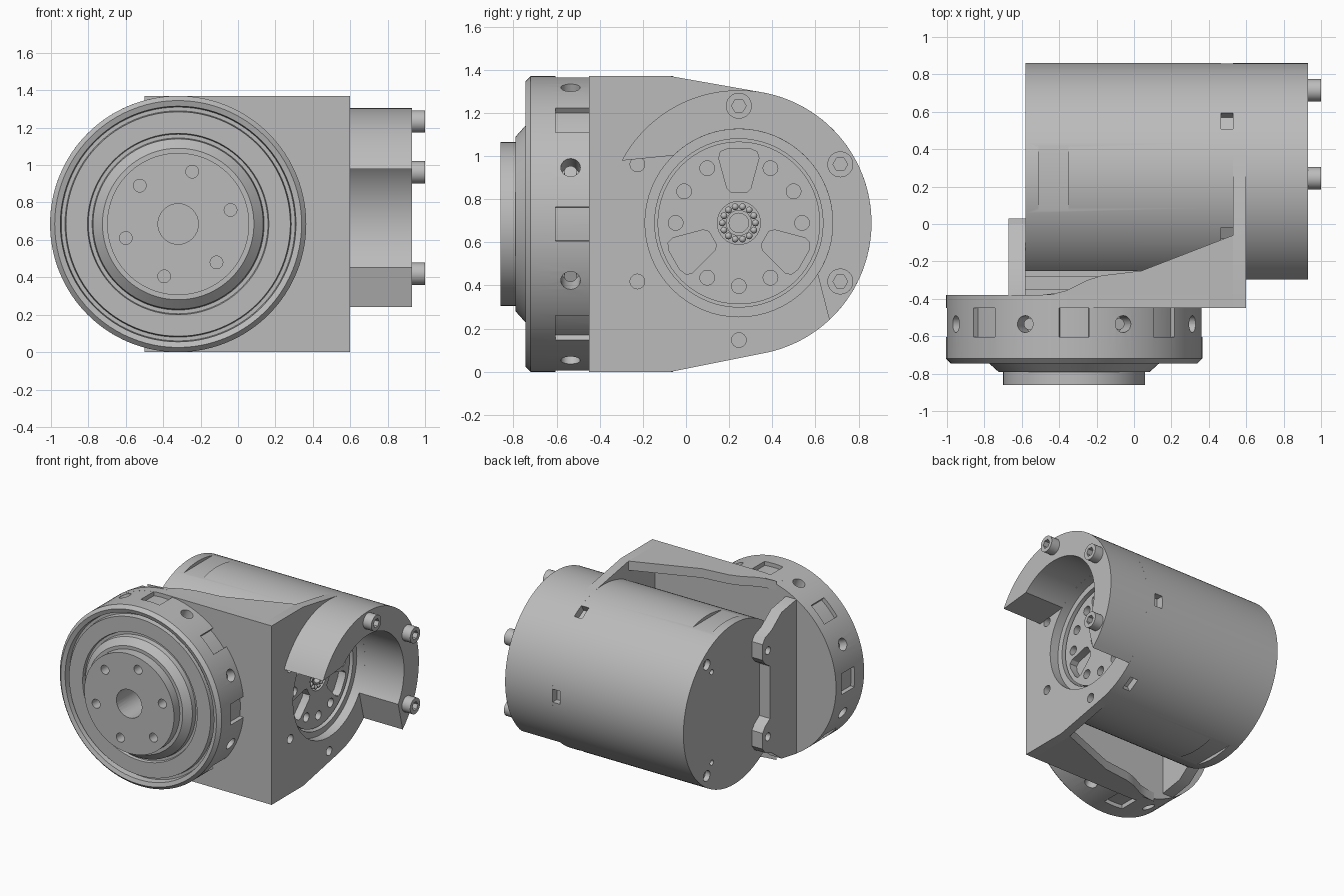
import bpy, bmesh
from math import sin, cos, radians, pi
from mathutils import Matrix, Vector

if "Cube" in bpy.data.objects:
    bpy.data.objects.remove(bpy.data.objects["Cube"])

grey = bpy.data.materials.new("machined grey")
grey.use_nodes = True
grey.diffuse_color = (0.5, 0.5, 0.5, 1)
grey.node_tree.nodes["Principled BSDF"].inputs["Base Color"].default_value = (0.5, 0.5, 0.5, 1)

MY, MZ, MR = 0.245, 0.69, 0.615     # motor axis and radius
DX, DZ, DR = -0.32, 0.685, 0.685    # drum axis and radius


def arc(cx, cy, r, a0, a1, n=32):
    return [(cx + r * cos(radians(a0 + (a1 - a0) * i / n)),
             cy + r * sin(radians(a0 + (a1 - a0) * i / n))) for i in range(n + 1)]


def circle(cx, cy, r, n=24):
    return arc(cx, cy, r, 0, 360, n)[:-1]


def polar(cx, cy, r, a):
    return cx + r * cos(radians(a)), cy + r * sin(radians(a))


def rect(a0, b0, a1, b1):
    return [(a0, b0), (a1, b0), (a1, b1), (a0, b1)]


def add_prism(bm, pts, lo, hi, axis, matrix=None):
    """Extrude a 2D outline along one axis."""
    place = {"x": lambda a, b, c: (c, a, b),
             "y": lambda a, b, c: (a, c, b),
             "z": lambda a, b, c: (a, b, c)}[axis]
    m = matrix or Matrix()
    low = [bm.verts.new(m @ Vector(place(a, b, lo))) for a, b in pts]
    high = [bm.verts.new(m @ Vector(place(a, b, hi))) for a, b in pts]
    bm.faces.new(low)
    bm.faces.new(high)
    for i in range(len(pts)):
        j = (i + 1) % len(pts)
        bm.faces.new((low[i], low[j], high[j], high[i]))


def mesh_object(name, bm):
    bmesh.ops.recalc_face_normals(bm, faces=bm.faces[:])
    me = bpy.data.meshes.new(name)
    bm.to_mesh(me)
    bm.free()
    ob = bpy.data.objects.new(name, me)
    bpy.context.collection.objects.link(ob)
    me.materials.append(grey)
    return ob


def prisms(name, items):
    bm = bmesh.new()
    for item in items:
        add_prism(bm, *item)
    return mesh_object(name, bm)


def finish(ob, cuts=()):
    """Cut the holes, bake the result and shade it."""
    if cuts:
        cutter = prisms("cutter", cuts)
        cutter.hide_render = True
        mod = ob.modifiers.new("holes", "BOOLEAN")
        mod.operation, mod.solver, mod.object = "DIFFERENCE", "EXACT", cutter
        bpy.context.view_layer.update()
        dg = bpy.context.evaluated_depsgraph_get()
        me = bpy.data.meshes.new_from_object(ob.evaluated_get(dg))
        ob.modifiers.clear()
        ob.data = me
        bpy.data.objects.remove(cutter)
    bpy.ops.object.select_all(action="DESELECT")
    ob.select_set(True)
    bpy.context.view_layer.objects.active = ob
    bpy.ops.object.shade_smooth_by_angle(angle=radians(30))
    return ob


# Motor body: cylinder with a flat towards the bracket
body = prisms("motor_body", [(arc(MY, MZ, MR, -143.6, 143.6, 96), -0.58, 0.53, "x")])
cuts = [(circle(MY, MZ, 0.39, 64), 0.44, 0.6, "x")]
for lo, hi in ((1.28, 1.4), (-0.1, 0.10)):          # flat label pockets
    cuts.append((rect(-0.51, 0.07, -0.35, 0.42), lo, hi, "z"))
for a in (60, 120, -60, -120, 0):                   # vent notches at the flange
    turn = Matrix.Translation((0, MY, MZ)) @ Matrix.Rotation(radians(a), 4, "X")
    cuts.append((rect(0.465, -0.055, 0.54, 0.055), -0, 0, "z"))
    cuts[-1] = (rect(0.465, 0.56, 0.54, 0.7), -0.05, 0.05, "z", turn)
for a in (52, -52):                                 # end face screw holes
    cuts.append((circle(*polar(MY, MZ, 0.54, a), 0.04), -0.6, -0.54, "x"))
    cuts.append((circle(*polar(MY, MZ, 0.44, a), 0.02), -0.6, -0.54, "x"))
finish(body, cuts)

# Rail block between motor and bracket
finish(prisms("rail_block", [(rect(-0.28, 0.42, -0.25, 0.95), -0.58, 0.53, "x"),
                             (rect(-0.35, 0.52, -0.28, 0.85), -0.58, 0.53, "x"),
                             (rect(-0.38, 0.46, -0.35, 0.91), -0.58, 0.53, "x")]))

# Rotor with windows, bolt circle and bearing
rotor = prisms("rotor_disc", [(circle(MY, MZ, 0.377, 64), 0.43, 0.51, "x")])
cuts = [(circle(MY, MZ, 0.1, 32), 0.45, 0.6, "x")]
window = [(0.14, 0.035), (0.16, 0.055), (0.3, 0.093), (0.33, 0.085), (0.345, 0.05)]
window += [(r, -w) for r, w in reversed(window)]
for k in range(12):
    a = radians(30 * k)
    if k % 4 == 3:
        pts = [(MY + r * cos(a) - w * sin(a), MZ + r * sin(a) + w * cos(a)) for r, w in window]
        cuts.append((pts, 0.45, 0.6, "x"))
    else:
        cuts.append((circle(*polar(MY, MZ, 0.293, 30 * k), 0.034), 0.45, 0.6, "x"))
finish(rotor, cuts)
bm = bmesh.new()
for k in range(14):
    y, z = polar(MY, MZ, 0.077, k * 360 / 14)
    bmesh.ops.create_icosphere(bm, subdivisions=2, radius=0.016,
                               matrix=Matrix.Translation((0.495, y, z)))
finish(mesh_object("bearing_balls", bm))
finish(prisms("bearing_inner_ring", [(circle(MY, MZ, 0.06, 32), 0.44, 0.505, "x")]),
       [(circle(MY, MZ, 0.045, 32), 0.46, 0.6, "x")])

# Side flange carrying the motor
outline = [(-0.45, 0), (-0.07, 0)] + arc(MY, MZ, MR, -79, 79, 64) + [(-0.07, 1.37), (-0.45, 1.37)]
cuts = [(circle(MY, MZ, 0.435, 64), 0.5, 0.7, "x")]
cuts += [(circle(*polar(MY, MZ, 0.543, a), 0.034), 0.545, 0.7, "x") for a in (150, 210, 270)]
finish(prisms("side_flange", [(outline, 0.53, 0.60, "x")]), cuts)

# Front plate, rounded on one side
finish(prisms("front_plate", [([(0.53, 0), (0.53, 1.37)] + arc(DX, DZ, DR, 90, 270, 64),
                               -0.45, -0.38, "y")]))

# Tapered webs above and below
web = [(0.53, -0.38), (0.53, -0.06), (0.04, -0.25), (-0.17, -0.275), (-0.25, -0.3),
       (-0.36, -0.355), (-0.42, -0.37), (-0.5, -0.38)]
finish(prisms("webs", [(web, 1.30, 1.37, "z"), (web, 0.0, 0.07, "z")]))

# Support arm with two lugs
half = [(-0.38, 0.59), (-0.2, 0.56), (-0.08, 0.47), (0.0, 0.44), (0.03, 0.4),
        (0.03, 0.28), (0.0, 0.24), (-0.06, 0.2)]
profile = [(y, DZ + h) for y, h in half] + [(y, DZ - h) for y, h in reversed(half)]
finish(prisms("support_arm", [(profile, -0.67, -0.58, "x")]),
       [(circle(-0.035, DZ + s * 0.33, 0.03), -0.7, -0.5, "x") for s in (-1, 1)])

# C-shaped guard and its bolts
finish(prisms("curved_guard", [(arc(MY, MZ, MR, -47, 152, 64) + arc(MY, MZ, 0.435, 134, -33, 64),
                                0.60, 0.93, "x")]))
for k, a in enumerate((90, 30, -30)):
    c = polar(MY, MZ, 0.543, a)
    finish(prisms(f"guard_bolt_{k + 1}", [(circle(*c, 0.06, 32), 0.92, 1.0, "x")]),
           [(circle(*c, 0.034, 6), 0.96, 1.1, "x")])

# Output drum, turned around the y axis
profile = [(0, -0.86), (0.38, -0.86), (0.38, -0.79), (0.405, -0.79), (0.455, -0.745),
           (0.46, -0.71), (0.48, -0.71), (0.485, -0.73), (0.6, -0.73), (0.605, -0.69),
           (0.625, -0.69), (0.63, -0.735), (0.66, -0.745), (DR, -0.72), (DR, -0.45), (0, -0.45)]
bm = bmesh.new()
verts = [bm.verts.new((DX + r, y, DZ)) for r, y in profile]
edges = [bm.edges.new(p) for p in zip(verts, verts[1:])]
bmesh.ops.spin(bm, geom=verts + edges, cent=(DX, 0, DZ), axis=(0, 1, 0), angle=2 * pi, steps=96)
bmesh.ops.remove_doubles(bm, verts=bm.verts[:], dist=0.0001)
drum = mesh_object("output_drum", bm)
cuts = [(circle(DX, DZ, 0.108, 32), -0.9, -0.62, "y")]
for k in range(6):                                  # face bolt circle
    cuts.append((circle(*polar(DX, DZ, 0.29, 15 + 60 * k), 0.034), -0.9, -0.76, "y"))
for k in range(8):                                  # rim slots and radial holes
    a = 45 * k
    cuts.append((arc(DX, DZ, 0.655, a - 6.7, a + 6.7, 6) + arc(DX, DZ, 0.73, a + 6.7, a - 6.7, 6),
                 -0.605, -0.44, "y"))
    turn = Matrix.Translation((DX, -0.535, DZ)) @ Matrix.Rotation(radians(a + 22.5), 4, "Y")
    cuts.append((circle(0, 0, 0.045), 0.57, 0.75, "z", turn))
finish(drum, cuts)
for k in range(8):                                  # set screws inside the radial holes
    turn = Matrix.Translation((DX, -0.535, DZ)) @ Matrix.Rotation(radians(45 * k + 22.5), 4, "Y")
    finish(prisms(f"set_screw_{k + 1}", [(circle(0, 0, 0.03), 0.56, 0.63, "z", turn)]))
